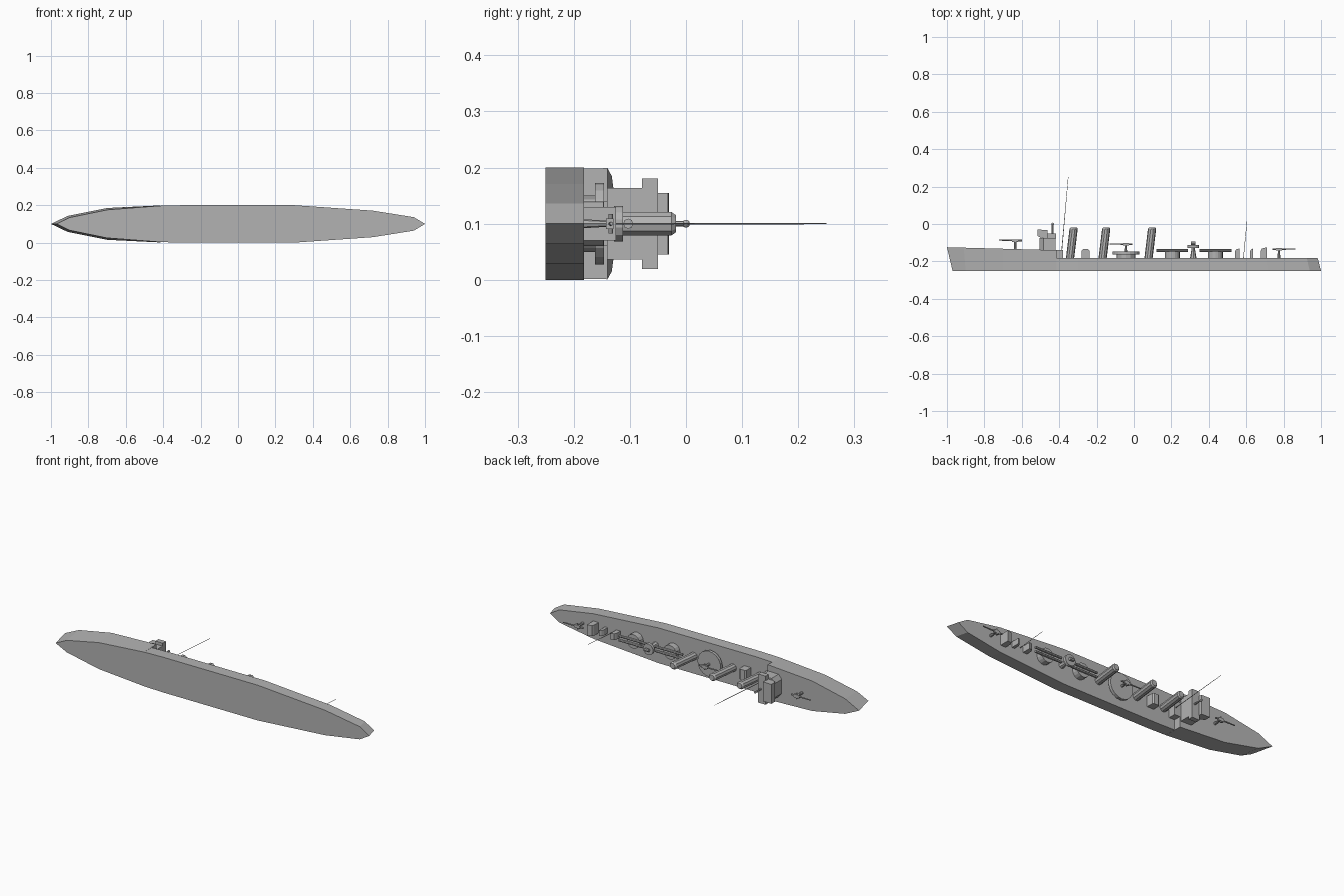
import bpy, bmesh, math
from mathutils import Matrix, Vector

if "Cube" in bpy.data.objects:
    bpy.data.objects.remove(bpy.data.objects["Cube"])

# Parts are built as an upright ship (x length, y beam, z height), then laid on the side
LAY = Matrix.Translation((0, 0, 0.1)) @ Matrix.Rotation(-math.pi / 2, 4, 'X')
DECK, FORE = -0.182, -0.14

grey = bpy.data.materials.new("ship grey")
grey.diffuse_color = (0.45, 0.45, 0.45, 1)
grey.use_nodes = True
grey.node_tree.nodes["Principled BSDF"].inputs["Base Color"].default_value = grey.diffuse_color


def finish(name, bm):
    bmesh.ops.recalc_face_normals(bm, faces=bm.faces)
    bm.transform(LAY)
    me = bpy.data.meshes.new(name)
    bm.to_mesh(me)
    bm.free()
    me.materials.append(grey)
    ob = bpy.data.objects.new(name, me)
    bpy.context.collection.objects.link(ob)
    return ob


def loft(name, rings):
    bm = bmesh.new()
    rows = [[bm.verts.new(p) for p in r] for r in rings]
    n = len(rows[0])
    for a, b in zip(rows, rows[1:]):
        for i in range(n):
            j = (i + 1) % n
            bm.faces.new((a[i], a[j], b[j], b[i]))
    bm.faces.new(rows[0])
    bm.faces.new(rows[-1])
    return finish(name, bm)


def prism(name, outline, z0, z1):
    return loft(name, [[(x, y, z) for x, y in outline] for z in (z0, z1)])


def box(name, x0, x1, w, z0, z1):
    return prism(name, [(x0, -w), (x1, -w), (x1, w), (x0, w)], z0, z1)


def side_profile(name, pts, w):
    return loft(name, [[(x, y, z) for x, z in pts] for y in (-w, w)])


def rod(name, a, b, r0, r1=None, seg=8):
    a, b = Vector(a), Vector(b)
    bm = bmesh.new()
    bmesh.ops.create_cone(bm, cap_ends=True, segments=seg, radius1=r0,
                          radius2=r0 if r1 is None else r1, depth=(b - a).length)
    rot = (b - a).to_track_quat('Z', 'Y').to_matrix().to_4x4()
    bm.transform(Matrix.Translation((a + b) / 2) @ rot)
    return finish(name, bm)


def ball(name, c, r):
    bm = bmesh.new()
    bmesh.ops.create_uvsphere(bm, u_segments=10, v_segments=6, radius=r)
    bm.transform(Matrix.Translation(c))
    return finish(name, bm)


def mirrored(half):
    # half outline (x, beam) turned into a closed symmetric outline
    return half + [(x, -y) for x, y in reversed(half) if y > 0]


# Hull: aft part up to the break, then raised forecastle with flare and sheer
aft_keel = [(-0.415, -0.097), (-0.415, 0.097), (-0.3, 0.1), (0.3, 0.1), (0.72, 0.071),
            (0.94, 0.036), (1.0, 0)]
aft_keel = mirrored(aft_keel[1:])
aft_deck = [(x - 0.018 * max(0, (x - 0.3) / 0.7), y) for x, y in aft_keel]
loft("aft_hull", [[(x, y, -0.25) for x, y in aft_keel],
                  [(x, y, DECK) for x, y in aft_deck]])
fore_keel = mirrored([(-0.97, 0), (-0.9, 0.034), (-0.7, 0.075), (-0.415, 0.097)])
fore_deck = mirrored([(-1.0, 0), (-0.91, 0.043), (-0.7, 0.085), (-0.415, 0.099)])
loft("fore_hull", [[(x, y, -0.25) for x, y in fore_keel],
                   [(x, y, FORE - 0.027 * (x + 0.415)) for x, y in fore_deck]])

# Bridge
prism("bridge_base", mirrored([(-0.505, 0.04), (-0.485, 0.064), (-0.42, 0.064)]), FORE, -0.075)
box("bridge_wings", -0.465, -0.418, 0.081, -0.078, -0.05)
side_profile("wheelhouse", [(-0.49, -0.078), (-0.462, -0.078), (-0.462, -0.032),
                            (-0.515, -0.03), (-0.515, -0.065)], 0.055)
rod("signal_post", (-0.435, 0, -0.05), (-0.435, 0, 0.0), 0.005)
ball("signal_lamp", (-0.435, 0, 0.0), 0.007)
box("break_deckhouse", -0.415, -0.38, 0.04, DECK, FORE)

# Masts
rod("fore_mast", (-0.39, 0, DECK), (-0.352, 0, 0.25), 0.002, 0.001, 6)
rod("aft_mast", (0.585, 0, DECK), (0.604, 0, 0.015), 0.0015, 0.001, 6)

# Raked funnels with a narrower cap
for i, x in enumerate((-0.342, -0.168, 0.078)):
    def ring(cx, z, r):
        return [(cx + r * math.cos(t * math.pi / 5), r * math.sin(t * math.pi / 5), z)
                for t in range(10)]
    loft(f"funnel_{i + 1}", [ring(x, DECK, 0.022), ring(x + 0.019, -0.026, 0.022),
                             ring(x + 0.02, -0.018, 0.016)])

# Boiler room vent
side_profile("vent_house", [(-0.28, DECK), (-0.238, DECK), (-0.238, -0.142),
                            (-0.245, -0.135), (-0.273, -0.135), (-0.28, -0.142)], 0.03)


# Guns: pedestal, cradle, barrel and sights
def gun(name, x, z, d):
    h = z + 0.047
    rod(name + "_pedestal", (x, 0, z), (x, 0, h), 0.008, 0.005)
    box(name + "_cradle", x - 0.016, x + 0.016, 0.009, h - 0.008, h + 0.006)
    rod(name + "_barrel", (x - d * 0.035, 0, h), (x + d * 0.088, 0, h + 0.002), 0.005, 0.003)
    rod(name + "_trunnion", (x, -0.017, h + 0.001), (x, 0.017, h + 0.001), 0.004)


gun("fore_gun", -0.635, FORE + 0.005, -1)
gun("mid_gun", -0.043, -0.155, -1)
gun("aft_gun", 0.775, DECK, 1)

# Midship gun platform
rod("gun_platform", (-0.043, 0, -0.162), (-0.043, 0, -0.146), 0.073, seg=20)
rod("platform_base", (-0.043, 0, DECK), (-0.043, 0, -0.162), 0.05, seg=12)

# Torpedo tube mounts
for i, x in enumerate((0.205, 0.435)):
    rod(f"tube_mount_{i + 1}", (x, 0, DECK), (x, 0, -0.147), 0.04, seg=16)
    for j, y in enumerate((-0.012, 0.012)):
        rod(f"torpedo_tube_{i + 1}_{j + 1}", (x - 0.085, y, -0.142), (x + 0.085, y, -0.142), 0.007)

# Searchlight platform
rod("searchlight_tower", (0.317, 0, DECK), (0.317, 0, -0.128), 0.017, 0.008)
rod("searchlight_platform", (0.317, 0, -0.128), (0.317, 0, -0.112), 0.032, seg=14)
rod("searchlight", (0.305, 0, -0.103), (0.329, 0, -0.103), 0.009)

# Aft deckhouses and hatches with sloping tops
for name, x0, x1, w, top in (("aft_vent", 0.54, 0.565, 0.018, -0.13),
                             ("aft_hatch", 0.62, 0.637, 0.016, -0.13),
                             ("aft_deckhouse", 0.677, 0.71, 0.03, -0.125)):
    side_profile(name, [(x0, DECK), (x1, DECK), (x1, top), (x0 + 0.006, top - 0.006),
                        (x0, top - 0.018)], w)
